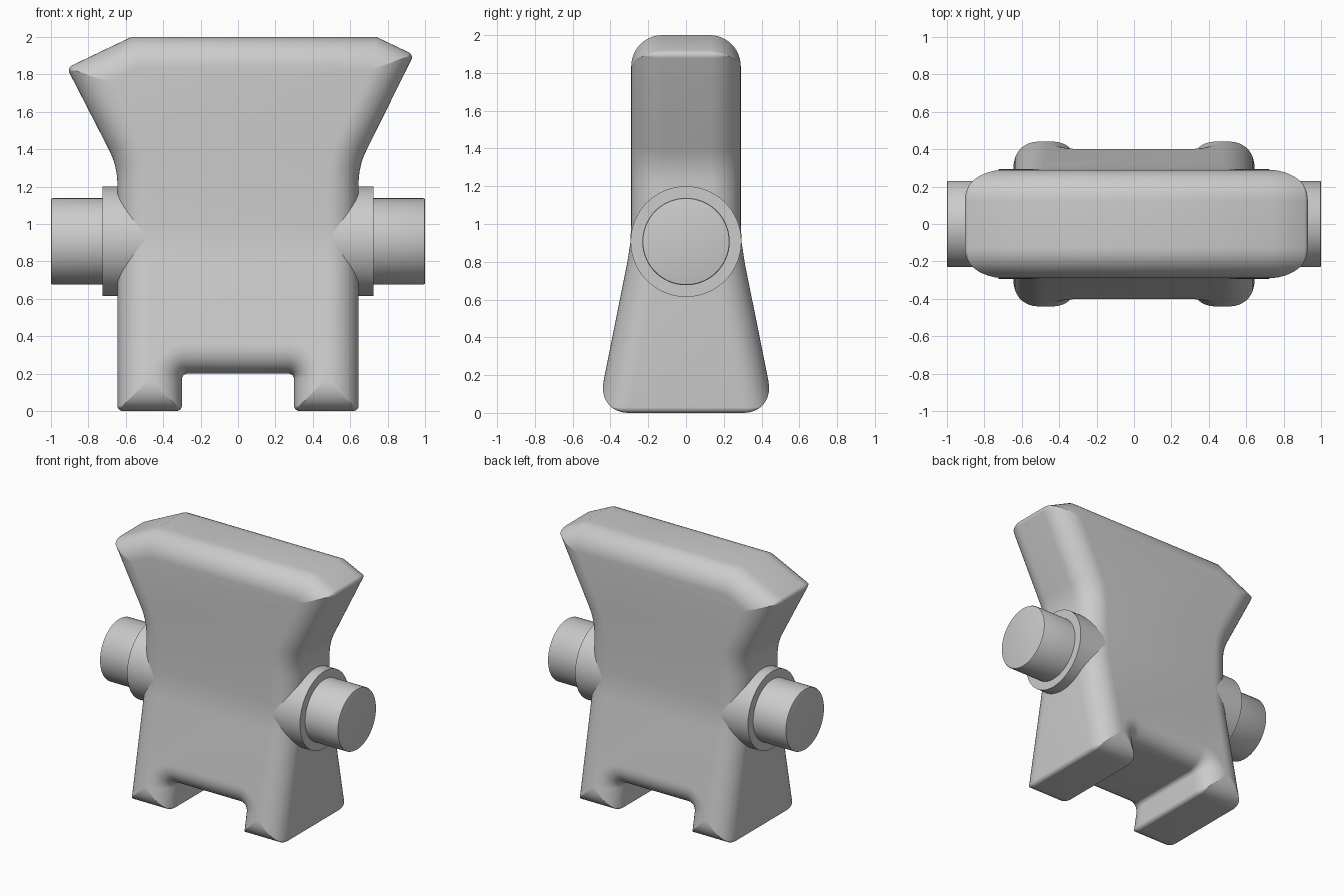
import bpy, bmesh, math
from mathutils import Vector

if "Cube" in bpy.data.objects:
    bpy.data.objects.remove(bpy.data.objects["Cube"], do_unlink=True)

grey = bpy.data.materials.new("plain grey")
grey.use_nodes = True
colour = (0.6, 0.6, 0.6, 1)
grey.diffuse_color = colour
grey.node_tree.nodes["Principled BSDF"].inputs["Base Color"].default_value = colour

EDGE = 0.165      # rounding of the front and back edges
STEPS = 12
ARC = 8
AXLE_Z = 0.907

# Front outline, counterclockwise: x, z, corner radius (0 = plain point)
OUTLINE = [
    (0.645, 0, 0.03), (0.645, 0.8, 0), (0.645, 0.9, 0), (0.645, 1.0, 0),
    (0.645, 1.31, 0.4), (0.94, 1.905, 0.03), (0.74, 2, 0),
    (-0.57, 2, 0), (-0.915, 1.835, 0.03), (-0.645, 1.31, 0.4),
    (-0.645, 1.0, 0), (-0.645, 0.9, 0), (-0.645, 0.8, 0), (-0.645, 0, 0.03),
    (-0.3, 0, 0.03), (-0.3, 0.2, 0.03), (0.3, 0.2, 0.03), (0.3, 0, 0.03),
]


def half_depth(z):
    # Straight upper slab that blends softly into the flared legs
    if z >= 1.0:
        return 0.29
    if z >= 0.8:
        return 0.29 + 0.5 * (1.0 - z) ** 2
    return 0.29 + 0.2 * (0.9 - z)


def inset_outline(d):
    """Outline moved inwards by d, with its corners rounded."""
    pts = [Vector((x, z)) for x, z, _ in OUTLINE]
    result = []
    for i, p in enumerate(pts):
        a = (p - pts[i - 1]).normalized()
        b = (pts[(i + 1) % len(pts)] - p).normalized()
        na, nb = Vector((-a.y, a.x)), Vector((-b.y, b.x))
        corner = p + (na + nb) * d / (1 + na.dot(nb))
        radius = OUTLINE[i][2]
        if radius == 0:
            result.append(corner)
            continue
        turn = math.atan2(a.x * b.y - a.y * b.x, a.dot(b))
        side = 1 if turn > 0 else -1
        radius = max(radius - side * d, 0.002)
        start = corner - a * radius * math.tan(abs(turn) / 2)
        centre = start + na * side * radius
        for k in range(ARC + 1):
            ang = turn * k / ARC
            v = start - centre
            c, s = math.cos(ang), math.sin(ang)
            result.append(centre + Vector((c * v.x - s * v.y, s * v.x + c * v.y)))
    return result


def finish(bm, name):
    bmesh.ops.recalc_face_normals(bm, faces=bm.faces)
    mesh = bpy.data.meshes.new(name)
    bm.to_mesh(mesh)
    bm.free()
    mesh.materials.append(grey)
    obj = bpy.data.objects.new(name, mesh)
    bpy.context.collection.objects.link(obj)
    bpy.ops.object.select_all(action="DESELECT")
    obj.select_set(True)
    bpy.context.view_layer.objects.active = obj
    bpy.ops.object.shade_smooth_by_angle(angle=math.radians(30))
    return obj


# Body: rings run from the front cap, round the edges, to the back cap
bm = bmesh.new()
rings = []
turns = [math.pi / 2 * k / STEPS for k in range(STEPS + 1)]
for sign, angles in ((-1, turns), (1, turns[::-1])):
    for t in angles:
        ring = []
        for p in inset_outline(EDGE * (1 - math.sin(t))):
            y = half_depth(p.y) - EDGE * (1 - math.cos(t))
            ring.append(bm.verts.new((p.x, sign * y, p.y)))
        rings.append(ring)
for r0, r1 in zip(rings, rings[1:]):
    for i in range(len(r0)):
        bm.faces.new((r0[i - 1], r0[i], r1[i], r1[i - 1]))

# Caps are cut into level bands where the legs begin to flare
for ring in (rings[0], rings[-1]):
    cap = bm.faces.new(ring)
    levels = {}
    for v in ring:
        for z in (0.8, 0.9, 1.0):
            if abs(v.co.z - z) < 1e-4:
                levels.setdefault(z, []).append(v)
    for pair in levels.values():
        bmesh.ops.connect_verts(bm, verts=pair)
finish(bm, "body")


# Axle stubs: wide collars with narrower pins, on both sides
def lathe(name, side, profile, segments=96):
    bm = bmesh.new()
    loops = []
    for x, r in profile:
        loops.append([bm.verts.new((side * x,
                                    r * math.cos(math.tau * k / segments),
                                    AXLE_Z + r * math.sin(math.tau * k / segments)))
                      for k in range(segments)])
    for l0, l1 in zip(loops, loops[1:]):
        for k in range(segments):
            bm.faces.new((l0[k - 1], l0[k], l1[k], l1[k - 1]))
    bm.faces.new(loops[0])
    bm.faces.new(loops[-1])
    finish(bm, name)


for side, label in ((1, "left"), (-1, "right")):
    lathe(label + "_collar", side, [(0.48, 0.293), (0.725, 0.293)])
    lathe(label + "_pin", side, [(0.6, 0.231), (0.992, 0.231),
                                 (0.998, 0.228), (1.0, 0.222)])
